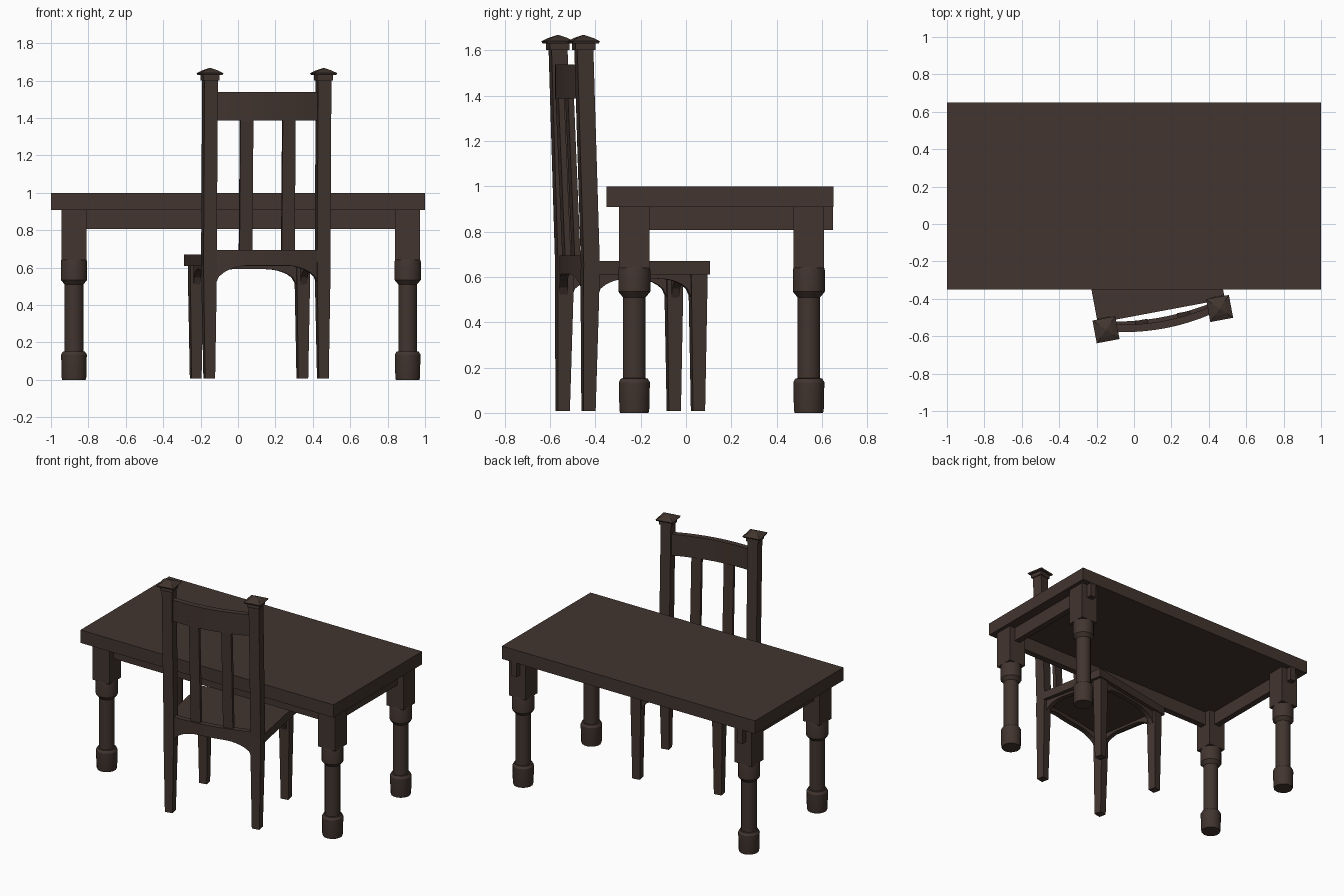
import bpy, math
from mathutils import Matrix

if "Cube" in bpy.data.objects:
    bpy.data.objects.remove(bpy.data.objects["Cube"])

wood = bpy.data.materials.new("dark brown wood")
wood.diffuse_color = (0.054, 0.035, 0.028, 1)
wood.use_nodes = True
wood.node_tree.nodes["Principled BSDF"].inputs["Base Color"].default_value = wood.diffuse_color

# Chair frame: origin midway between the back posts, turned slightly
CHAIR = Matrix.Translation((0.15, -0.487, 0)) @ Matrix.Rotation(math.radians(10.6), 4, 'Z')
WORLD = Matrix.Identity(4)


def make(name, verts, faces, frame=WORLD):
    me = bpy.data.meshes.new(name)
    me.from_pydata(verts, [], faces)
    me.materials.append(wood)
    ob = bpy.data.objects.new(name, me)
    ob.matrix_world = frame
    bpy.context.collection.objects.link(ob)
    return ob


def loft(name, rings, frame=WORLD):
    """Skin a list of equal-length closed rings and cap both ends."""
    n = len(rings[0])
    verts = [p for r in rings for p in r]
    faces = [(k * n + i, k * n + (i + 1) % n, (k + 1) * n + (i + 1) % n, (k + 1) * n + i)
             for k in range(len(rings) - 1) for i in range(n)]
    last = (len(rings) - 1) * n
    faces += [tuple(reversed(range(n))), tuple(range(last, last + n))]
    return make(name, verts, faces, frame)


def rect(x0, x1, y0, y1, z):
    return [(x0, y0, z), (x1, y0, z), (x1, y1, z), (x0, y1, z)]


def box(name, x0, x1, y0, y1, z0, z1, frame=WORLD):
    return loft(name, [rect(x0, x1, y0, y1, z0), rect(x0, x1, y0, y1, z1)], frame)


def square_stack(name, x, y, levels, frame=WORLD):
    """Levels are (z, half width, y shift)."""
    return loft(name, [rect(x - h, x + h, y + s - h, y + s + h, z) for z, h, s in levels], frame)


def turned(name, x, y, profile, sides=16):
    ob = loft(name, [[(x + r * math.cos(math.tau * (i + .5) / sides),
                       y + r * math.sin(math.tau * (i + .5) / sides), z) for i in range(sides)]
                     for z, r in profile])
    bpy.ops.object.select_all(action='DESELECT')
    ob.select_set(True)
    bpy.context.view_layer.objects.active = ob
    bpy.ops.object.shade_smooth_by_angle(angle=math.radians(30))


def rail(name, p, q, top, bottom, thick, bulge=0.0, steps=20):
    """Upright board from p to q; bottom(t) gives its lower edge, bulge bows it sideways."""
    dx, dy = q[0] - p[0], q[1] - p[1]
    length = math.hypot(dx, dy)
    nx, ny = dy / length, -dx / length
    rings = []
    for i in range(steps + 1):
        t = i / steps
        off = bulge * 4 * t * (1 - t)
        x, y = p[0] + dx * t, p[1] + dy * t
        a, b = off - thick / 2, off + thick / 2
        z = bottom(t)
        rings.append([(x + nx * a, y + ny * a, z), (x + nx * b, y + ny * b, z),
                      (x + nx * b, y + ny * b, top), (x + nx * a, y + ny * a, top)])
    return loft(name, rings, CHAIR)


def arch(low, high, reach=0.34):
    """Lower edge with a quarter-ellipse bracket at each end."""
    def edge(t):
        d = min(t, 1 - t) / reach
        return high if d >= 1 else low + (high - low) * math.sqrt(1 - (1 - d) ** 2)
    return edge


# Table top
box("table_top", -1, 1, -0.35, 0.65, 0.908, 1.0)

# Table legs: square block over a turned shaft
LX, LY = (-0.877, 0.907), (-0.228, 0.542)
turning = [(0, .064), (.012, .067), (.135, .070), (.152, .060), (.153, .051), (.51, .051),
           (.535, .072), (.63, .072), (.645, .068)]
for x, sx in zip(LX, ("left", "right")):
    for y, sy in zip(LY, ("front", "back")):
        box(f"table_{sy}_{sx}_leg_block", x - .067, x + .067, y - .067, y + .067, .64, .91)
        turned(f"table_{sy}_{sx}_leg_turning", x, y, turning)
    # Side aprons run on through the back legs
    box(f"table_{sx}_apron", x - .022, x + .022, LY[0], .648, .808, .91)
box("table_front_apron", LX[0], LX[1], LY[0] - .022, LY[0] + .022, .808, .91)

# Chair posts with pyramid finials, and front legs
PU, FU, FV = 0.309, 0.29, 0.495
for s, side in ((-1, "left"), (1, "right")):
    square_stack(f"chair_{side}_back_post", s * PU, 0,
                 [(.008, .027, 0), (.5, .035, .006), (.66, .036, .008), (1.605, .036, -.021)], CHAIR)
    square_stack(f"chair_{side}_finial", s * PU, -.022,
                 [(1.602, .044, 0), (1.630, .044, 0), (1.631, .058, 0), (1.640, .062, 0),
                  (1.655, .035, 0), (1.667, .004, 0)], CHAIR)
    square_stack(f"chair_{side}_front_leg", s * FU, FV,
                 [(.008, .027, 0), (.5, .035, 0), (.62, .036, 0)], CHAIR)
    # Arched side apron
    rail(f"chair_{side}_side_apron", (s * (PU - .005), .03), (s * FU, FV - .03), .62,
         arch(.5, .592), .035)
    # Back slats
    loft(f"chair_{side}_slat", [rect(s * .115 - .035, s * .115 + .035, v - .013, v + .013, z)
                                for z, v in ((.66, -.018), (1.42, -.05))], CHAIR)

# Seat
box("chair_seat", -.346, .346, .022, .539, .61, .67, CHAIR)

# Front apron, bowed lower back rail and crest rail
rail("chair_front_apron", (-FU + .03, FV), (FU - .03, FV), .62, arch(.5, .592), .035)
rail("chair_lower_back_rail", (-PU + .02, 0), (PU - .02, 0), .695, arch(.49, .612), .038, .03)
rail("chair_crest_rail", (-PU + .02, -.016), (PU - .02, -.016), 1.538, lambda t: 1.387, .04, .036)
